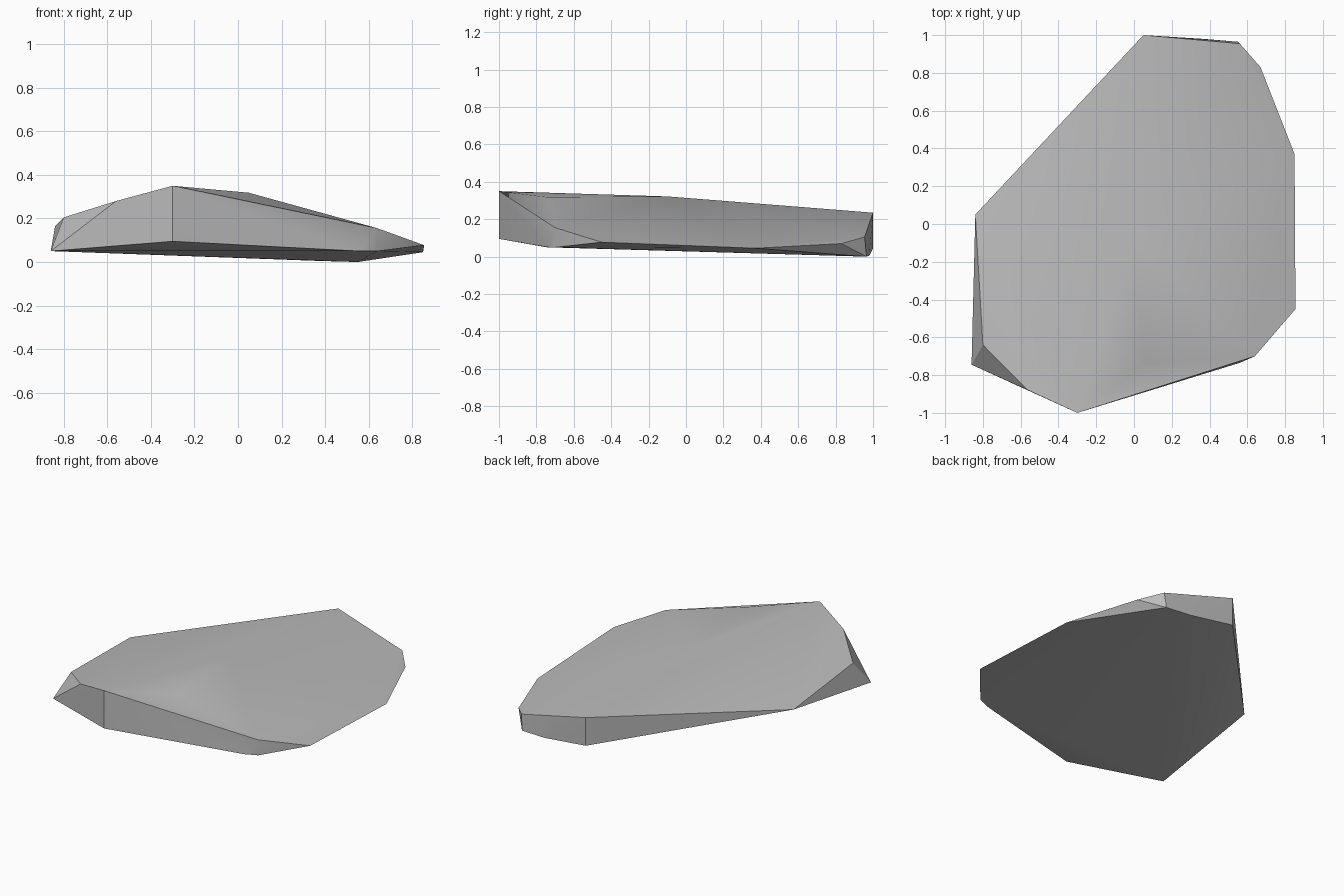
import bpy
import bmesh
import math

default_cube = bpy.data.objects.get("Cube")
if default_cube:
    bpy.data.objects.remove(default_cube, do_unlink=True)


def make_material(name, colour):
    material = bpy.data.materials.new(name)
    material.use_nodes = True
    material.diffuse_color = colour
    material.node_tree.nodes["Principled BSDF"].inputs["Base Color"].default_value = colour
    return material


def make_hull(name, points, material, smooth_angle):
    """Wrap a convex skin round a few corner points."""
    bm = bmesh.new()
    for point in points:
        bm.verts.new(point)
    result = bmesh.ops.convex_hull(bm, input=bm.verts[:])
    loose = set(result["geom_interior"]) | set(result["geom_unused"])
    bmesh.ops.delete(bm, geom=[v for v in loose if isinstance(v, bmesh.types.BMVert)],
                     context="VERTS")
    bmesh.ops.recalc_face_normals(bm, faces=bm.faces[:])
    mesh = bpy.data.meshes.new(name)
    bm.to_mesh(mesh)
    bm.free()
    mesh.materials.append(material)
    obj = bpy.data.objects.new(name, mesh)
    bpy.context.collection.objects.link(obj)
    bpy.ops.object.select_all(action="DESELECT")
    obj.select_set(True)
    bpy.context.view_layer.objects.active = obj
    bpy.ops.object.shade_smooth_by_angle(angle=math.radians(smooth_angle))
    return obj


# Upper rim, going round from the back corner
upper_rim = [
    (0.05, 1, 0.235), (0.56, 0.955, 0.105), (0.67, 0.83, 0.07),
    (0.64, -0.7, 0.155), (-0.3, -1, 0.35), (-0.56, -0.88, 0.28),
    (-0.8, -0.64, 0.205),
]

# Crest of the top surface
crest = [(0, -0.1, 0.322), (0.05, -0.74, 0.318)]

# Thin tips where the top meets the underside
tips = [
    (0.85, 0.37, 0.045), (0.855, -0.45, 0.077),
    (-0.86, -0.745, 0.05), (-0.84, 0.05, 0.165),
]

# Lower rim of the underside
lower_rim = [
    (0.05, 1, 0.045), (0.37, 0.98, 0.005), (0.55, 0.965, 0),
    (0.64, -0.7, 0.05), (0.56, -0.735, 0.05), (-0.3, -1, 0.095),
]

stone_grey = make_material("stone_grey", (0.5, 0.5, 0.5, 1))
make_hull("stone_slab", upper_rim + crest + tips + lower_rim, stone_grey, 30)
